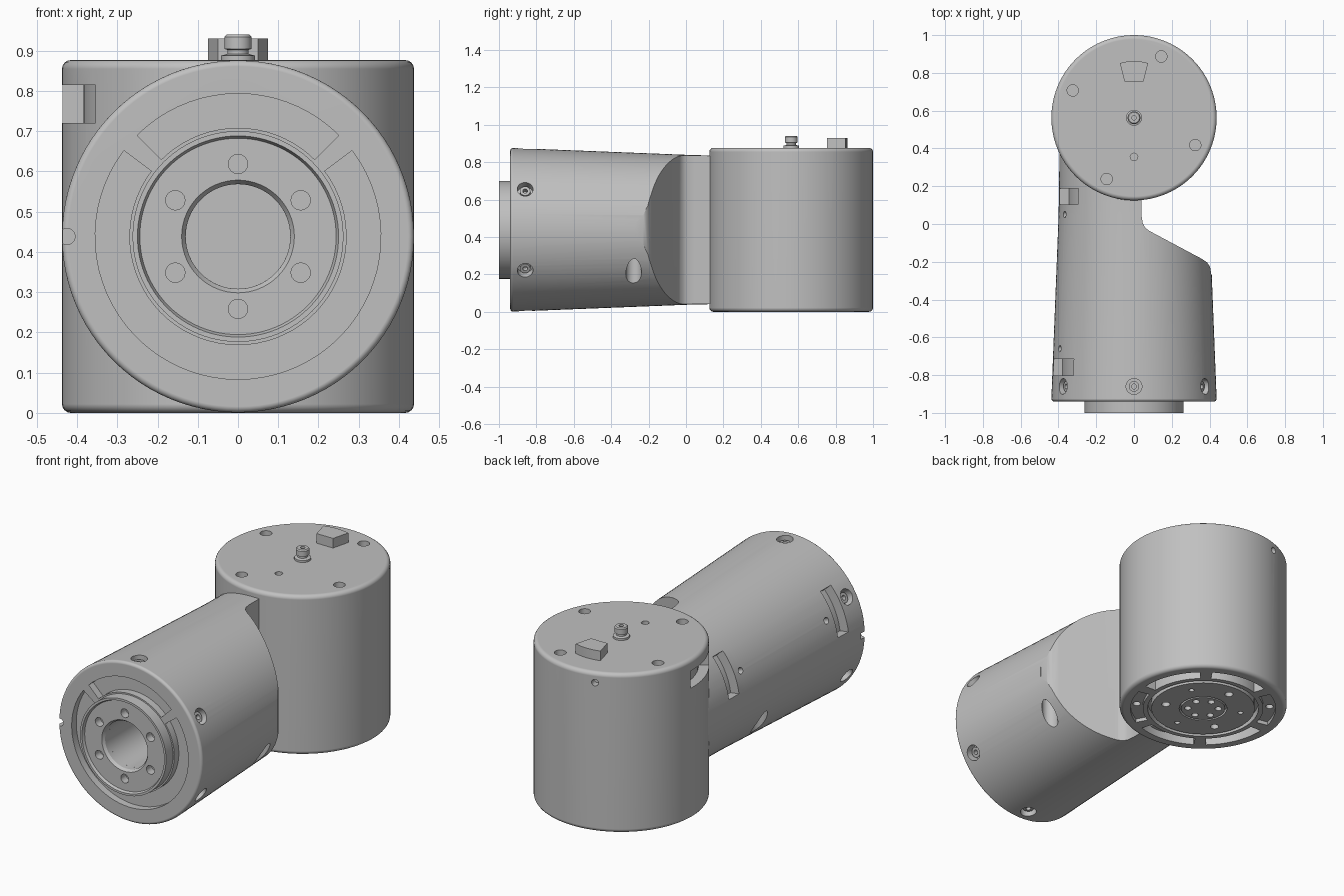
import bpy, bmesh, math
from mathutils import Matrix

if "Cube" in bpy.data.objects:
    bpy.data.objects.remove(bpy.data.objects["Cube"])

T = Matrix.Translation
def R(deg, axis):
    return Matrix.Rotation(math.radians(deg), 4, axis)

ZC = 0.4385                               # height of the horizontal axis
MV = T((0, 0.5625, 0))                    # upright housing frame
MB = T((0, 0, ZC)) @ R(90, 'X')           # horizontal housing frame: local z is -y

metal = bpy.data.materials.new("light_grey_metal")
metal.diffuse_color = (0.53, 0.53, 0.53, 1)
metal.use_nodes = True
metal.node_tree.nodes["Principled BSDF"].inputs["Base Color"].default_value = metal.diffuse_color

# ---------- mesh helpers ----------
def lathe(bm, prof, M, n=96, closed=False):
    rings = [[bm.verts.new(M @ R(360 * i / n, 'Z') @ T((r, 0, z)).translation)
              for i in range(n)] for r, z in prof]
    pairs = list(zip(rings, rings[1:]))
    if closed:
        pairs.append((rings[-1], rings[0]))
    for a, b in pairs:
        for i in range(n):
            j = (i + 1) % n
            bm.faces.new((a[i], a[j], b[j], b[i]))
    if not closed:
        bm.faces.new(rings[0])
        bm.faces.new(rings[-1])

def rod(bm, r, z0, z1, M, n=24):
    lathe(bm, [(r, z0), (r, z1)], M, n)

def tube(bm, r0, r1, z0, z1, M, n=64):
    lathe(bm, [(r0, z0), (r1, z0), (r1, z1), (r0, z1)], M, n, True)

def sector(bm, r0, r1, a0, a1, z0, z1, M):
    n = max(6, int((a1 - a0) / 5))
    rows = []
    for i in range(n + 1):
        m = M @ R(a0 + (a1 - a0) * i / n, 'Z')
        rows.append([bm.verts.new(m @ T((r, 0, z)).translation)
                     for r, z in ((r0, z0), (r1, z0), (r1, z1), (r0, z1))])
    for a, b in zip(rows, rows[1:]):
        for k in range(4):
            bm.faces.new((a[k], a[(k + 1) % 4], b[(k + 1) % 4], b[k]))
    bm.faces.new(rows[0])
    bm.faces.new(rows[-1])

def prism(bm, pts, z0, z1):
    a = [bm.verts.new((x, y, z0)) for x, y in pts]
    b = [bm.verts.new((x, y, z1)) for x, y in pts]
    bm.faces.new(a)
    bm.faces.new(b)
    for i in range(len(pts)):
        j = (i + 1) % len(pts)
        bm.faces.new((a[i], a[j], b[j], b[i]))

def radial(M, angle, r, z):               # frame whose z axis points outward
    return M @ R(angle, 'Z') @ T((r, 0, z)) @ R(90, 'Y')

def make(name, bm):
    bmesh.ops.recalc_face_normals(bm, faces=bm.faces)
    me = bpy.data.meshes.new(name)
    bm.to_mesh(me)
    bm.free()
    me.materials.append(metal)
    ob = bpy.data.objects.new(name, me)
    bpy.context.collection.objects.link(ob)
    return ob

def cut(ob, bm):
    c = make("cutter", bm)
    m = ob.modifiers.new("cut", 'BOOLEAN')
    m.operation, m.solver, m.object = 'DIFFERENCE', 'EXACT', c
    bpy.context.view_layer.objects.active = ob
    bpy.ops.object.modifier_apply(modifier=m.name)
    bpy.data.objects.remove(c)

def finish(ob):
    bpy.ops.object.select_all(action='DESELECT')
    ob.select_set(True)
    bpy.context.view_layer.objects.active = ob
    bpy.ops.object.shade_smooth_by_angle(angle=math.radians(30))
    w = ob.modifiers.new("normals", 'WEIGHTED_NORMAL')
    w.keep_sharp = True

def fillet(R0, z, s, f=0.022, n=4):       # rounded rim points, s = +1 top, -1 bottom
    p = [(R0 - f + f * math.cos(t), z - s * f + s * f * math.sin(t))
         for t in (math.pi / 2 * i / n for i in range(n + 1))]
    return p if s > 0 else p[::-1]

# ---------- upright housing ----------
bm = bmesh.new()
lathe(bm, fillet(0.4375, 0, -1) + fillet(0.4375, 0.877, 1), MV)
upright = make("upright_housing", bm)
bm = bmesh.new()
for k in range(4):                        # lid holes
    rod(bm, 0.03, 0.83, 0.9, MV @ R(66 + 90 * k, 'Z') @ T((0.355, 0, 0)))
rod(bm, 0.02, 0.84, 0.9, T((0, 0.355, 0)))
rod(bm, 0.018, -0.04, 0.03, radial(MV, 107.5, 0.4375, 0.82))
sector(bm, 0.385, 0.5, 177, 216, 0.72, 0.815, MV)          # cable slot
for k in range(6):                        # underside slots, two are shallow pads
    c = 22.5 + 60 * k
    sector(bm, 0.315, 0.38, c - 25, c + 25, -0.05, 0.02 if k in (2, 5) else 0.08, MV)
    rod(bm, 0.022 if k % 2 else 0.014, -0.05, 0.04, MV @ R(c + 10, 'Z') @ T((0.2, 0, 0)))
    rod(bm, 0.018, -0.05, 0.04, MV @ R(c, 'Z') @ T((0.08, 0, 0)))
tube(bm, 0.27, 0.29, -0.05, 0.04, MV)
tube(bm, 0.115, 0.125, -0.05, 0.02, MV)
cut(upright, bm)
bm = bmesh.new()
for k in (2, 5):                          # holes in the pads
    rod(bm, 0.02, -0.05, 0.06, MV @ R(22.5 + 60 * k, 'Z') @ T((0.348, 0, 0)))
cut(upright, bm)
finish(upright)

# ---------- lid connector and key block ----------
bm = bmesh.new()
lathe(bm, [(0.012, 0.87), (0.042, 0.87), (0.042, 0.888), (0.026, 0.892), (0.026, 0.902),
           (0.034, 0.905), (0.034, 0.934), (0.029, 0.94), (0.012, 0.94)], MV, 32, True)
finish(make("lid_connector", bm))
bm = bmesh.new()
prism(bm, [(-0.05, 0.755), (0.05, 0.755), (0.075, 0.852), (0.038, 0.86), (0, 0.863),
           (-0.038, 0.86), (-0.075, 0.852)], 0.87, 0.93)
finish(make("key_block", bm))

# ---------- horizontal tapered housing ----------
bm = bmesh.new()
lathe(bm, [(0.394, -0.4), (0.399, -0.05)] + fillet(0.4375, 0.94, 1, 0.015), MB)
arm = make("tapered_housing", bm)
bm = bmesh.new()                          # slanted relief that leaves the neck
prism(bm, [(0.04, 0.6), (0.04, 0.045), (0.046, 0.005), (0.058, -0.018), (0.08, -0.036),
           (0.36, -0.185), (0.388, -0.204), (0.403, -0.228), (0.41, -0.27),
           (0.6, -0.27), (0.6, 0.6)], -0.2, 1.2)
cut(arm, bm)
bm = bmesh.new()
rod(bm, 0.13, 0.12, 1.0, MB, 64)                            # bore
sector(bm, 0.27, 0.355, 45, 135, 0.9, 1.0, MB)              # front recesses
sector(bm, 0.27, 0.355, 143, 397, 0.9, 1.0, MB)
rod(bm, 0.02, 0.9, 1.0, MB @ T((-0.425, 0, 0)))             # rim notch
for k in range(6):                                          # screw pockets
    rod(bm, 0.042, -0.05, 0.05, radial(MB, 30 + 60 * k, 0.435, 0.86))
for y, r in ((0.145, 0.397), (-0.758, 0.431)):              # side slots
    sector(bm, r - 0.05, r + 0.08, 138, 172, -y - 0.043, -y + 0.043, MB)
for y, r in ((0.05, 0.397), (-0.66, 0.428)):
    rod(bm, 0.017, -0.04, 0.04, radial(MB, 157, r, -y))
for x, y in ((0.34, -0.28), (-0.34, -0.15)):                # underside drillings
    rod(bm, 0.042, -0.1, 0.32, T((x, y, 0)))
cut(arm, bm)
finish(arm)

# ---------- screws in the pockets ----------
bm = bmesh.new()
for k in range(6):
    tube(bm, 0.013, 0.028, -0.06, -0.02, radial(MB, 30 + 60 * k, 0.435, 0.86), 18)
finish(make("housing_screws", bm))

# ---------- output flange ----------
bm = bmesh.new()
lathe(bm, [(0.13, 0.88), (0.262, 0.88), (0.262, 1.0), (0.25, 1.0), (0.244, 0.985),
           (0.14, 0.985), (0.13, 0.97)], MB, 96, True)
flange = make("output_flange", bm)
bm = bmesh.new()
for k in range(6):
    rod(bm, 0.024, 0.93, 1.05, MB @ R(30 + 60 * k, 'Z') @ T((0.18, 0, 0)))
cut(flange, bm)
finish(flange)
